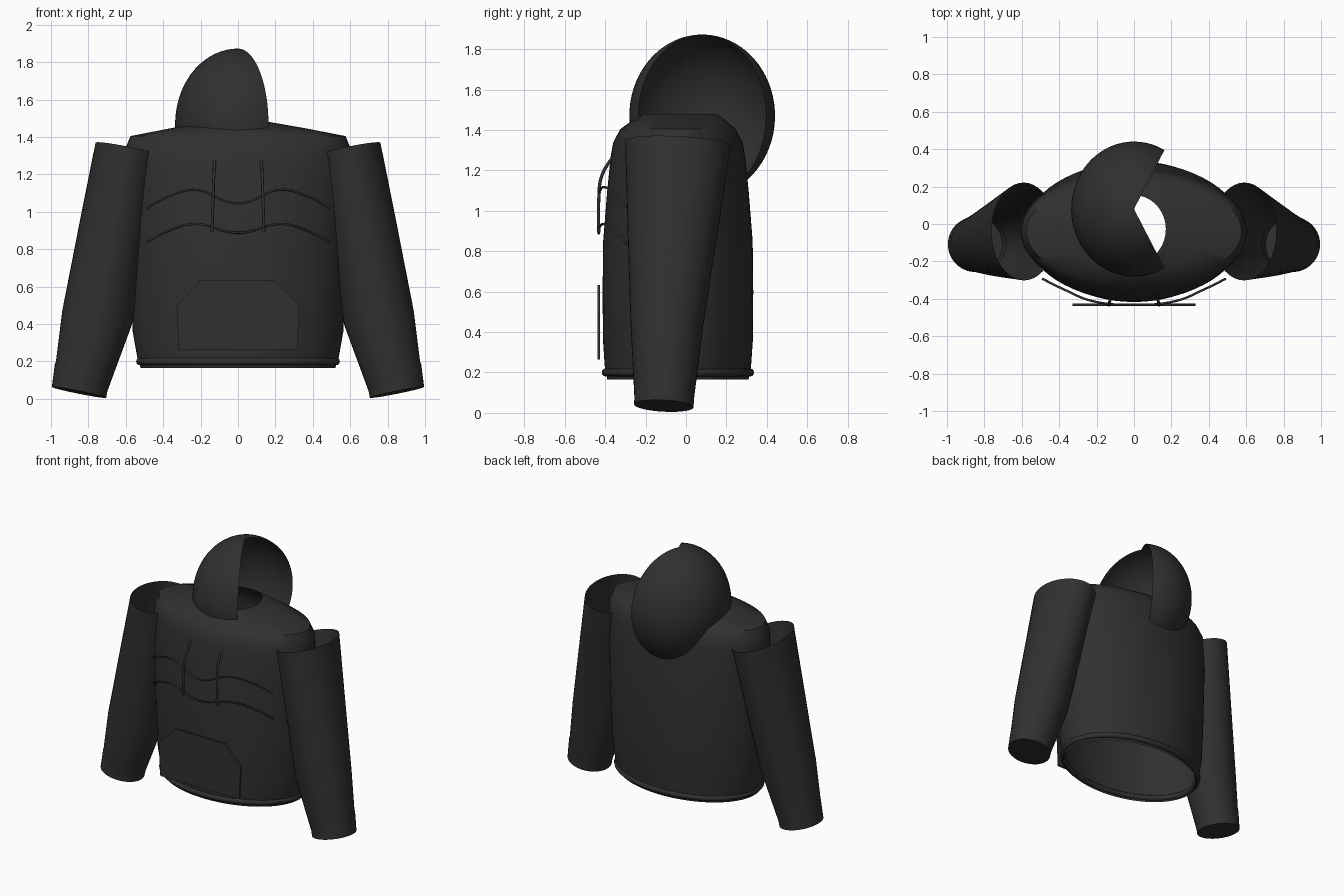
import bpy, bmesh
from math import sin, cos, pi, radians
from mathutils import Vector

cube = bpy.data.objects.get("Cube")
if cube:
    bpy.data.objects.remove(cube)

fabric = bpy.data.materials.new("charcoal fabric")
fabric.use_nodes = True
charcoal = (0.03, 0.03, 0.03, 1)
fabric.diffuse_color = charcoal
fabric.node_tree.nodes["Principled BSDF"].inputs["Base Color"].default_value = charcoal


def finish(name, bm, smooth=True, angle=50):
    bmesh.ops.recalc_face_normals(bm, faces=bm.faces)
    mesh = bpy.data.meshes.new(name)
    bm.to_mesh(mesh)
    bm.free()
    obj = bpy.data.objects.new(name, mesh)
    bpy.context.collection.objects.link(obj)
    mesh.materials.append(fabric)
    if smooth:
        bpy.ops.object.select_all(action='DESELECT')
        obj.select_set(True)
        bpy.context.view_layer.objects.active = obj
        bpy.ops.object.shade_smooth_by_angle(angle=radians(angle))
    return obj


def ring(centre, u, v, n):
    return [centre + u * cos(2 * pi * i / n) + v * sin(2 * pi * i / n) for i in range(n)]


def loft(name, rings, cap_end=False, closed=False, angle=50):
    bm = bmesh.new()
    loops = [[bm.verts.new(p) for p in r] for r in rings]
    pairs = list(zip(loops, loops[1:]))
    if closed:
        pairs.append((loops[-1], loops[0]))
    for a, b in pairs:
        for i in range(len(a)):
            j = (i + 1) % len(a)
            bm.faces.new((a[i], a[j], b[j], b[i]))
    if cap_end:
        bm.faces.new(loops[-1])
    return finish(name, bm, angle=angle)


def ellipse(z, rx, ry, cy=-0.04, n=64):
    return ring(Vector((0, cy, z)), Vector((rx, 0, 0)), Vector((0, ry, 0)), n)


def cord(name, points, radius):
    curve = bpy.data.curves.new(name, 'CURVE')
    curve.dimensions = '3D'
    curve.bevel_depth = radius
    curve.bevel_resolution = 2
    curve.resolution_u = 10
    curve.use_fill_caps = True
    spline = curve.splines.new('BEZIER')
    spline.bezier_points.add(len(points) - 1)
    for bp, p in zip(spline.bezier_points, points):
        bp.co = p
        bp.handle_left_type = bp.handle_right_type = 'AUTO'
    obj = bpy.data.objects.new(name, curve)
    obj.data.materials.append(fabric)
    bpy.context.collection.objects.link(obj)


# Torso: open shell from hem to neck
profile = [(0.2, 0.535, 0.36), (0.36, 0.563, 0.371), (0.6, 0.575, 0.373),
           (0.85, 0.585, 0.37), (1.1, 0.6, 0.35), (1.27, 0.606, 0.333),
           (1.34, 0.602, 0.32), (1.405, 0.575, 0.285)]
rings = [ellipse(*p) for p in profile]
rings.append(ellipse(1.445, 0.37, 0.235, -0.035))
rings.append(ellipse(1.48, 0.17, 0.182, -0.028))
loft("torso", rings)

# Hem: rolled edge and ribbed band beneath it
tube = []
for i in range(12):
    a = 2 * pi * i / 12
    tube.append(ellipse(0.2 + 0.02 * sin(a), 0.525 + 0.02 * cos(a), 0.357 + 0.02 * cos(a)))
loft("hem_roll", tube, closed=True)
loft("hem_band", [ellipse(0.2, 0.53, 0.355), ellipse(0.165, 0.52, 0.35)])

# Sleeves and cuffs, mirrored on x
shoulder = Vector((0.589, -0.04, 1.335))
elbow = Vector((0.753, -0.095, 0.435))
wrist = Vector((0.85, -0.11, 0.035))
axis = (wrist - shoulder).normalized()
side = (Vector((1, 0, 0)) - axis * axis.x).normalized()
depth = axis.cross(side)


def sleeve_ring(centre, rx, ry, sx):
    return [Vector((p.x * sx, p.y, p.z)) for p in ring(centre, side * rx, depth * ry, 40)]


for label, sx in (("left", 1), ("right", -1)):
    loft(label + "_sleeve", [
        sleeve_ring(shoulder, 0.176, 0.262, sx),
        sleeve_ring(shoulder.lerp(elbow, 0.5), 0.184, 0.222, sx),
        sleeve_ring(elbow, 0.19, 0.18, sx),
        sleeve_ring(wrist - axis * 0.02, 0.145, 0.146, sx)], cap_end=True)
    cuff_top = wrist - axis * 0.13 + side * 0.005
    loft(label + "_cuff", [sleeve_ring(cuff_top, 0.152, 0.15, sx),
                           sleeve_ring(wrist, 0.148, 0.147, sx)], cap_end=True)

# Hood: ellipsoid shell with an open wedge on the left
bm = bmesh.new()
rows, cols = 28, 44
centre = Vector((0, 0.08, 1.47))
opening = radians(61)
grid = []
for r in range(rows + 1):
    t = radians(152) * r / rows
    row = []
    for c in range(cols + 1):
        a = opening + (2 * pi - 2 * opening) * c / cols
        row.append(bm.verts.new(centre + Vector((0.336 * sin(t) * cos(a),
                                                 0.361 * sin(t) * sin(a), 0.403 * cos(t)))))
    grid.append(row)
for r in range(rows):
    for c in range(cols):
        bm.faces.new((grid[r][c], grid[r + 1][c], grid[r + 1][c + 1], grid[r][c + 1]))
bmesh.ops.remove_doubles(bm, verts=bm.verts, dist=0.0001)
finish("hood", bm)

# Front pocket: cut-corner plate
bm = bmesh.new()
half = [(0.317, 0.264), (0.328, 0.5), (0.2, 0.634)]
outline = half + [(-x, z) for x, z in reversed(half)]
face = bm.faces.new([bm.verts.new((x, -0.425, z)) for x, z in outline])
out = bmesh.ops.extrude_face_region(bm, geom=[face])
bmesh.ops.translate(bm, vec=(0, -0.014, 0),
                    verts=[v for v in out["geom"] if isinstance(v, bmesh.types.BMVert)])
finish("front_pocket", bm, smooth=False)

# Drawstrings
for label, sx in (("left", 1), ("right", -1)):
    cord(label + "_drawstring", [(0.124 * sx, -0.355, 1.28), (0.13 * sx, -0.418, 1.17),
                                 (0.134 * sx, -0.432, 1.05), (0.139 * sx, -0.432, 0.892)], 0.008)

# Wavy chest piping
for name, end, peak, mid in (("upper_piping", 1.02, 1.118, 1.045),
                             ("lower_piping", 0.838, 0.935, 0.888)):
    half = [(0.49, -0.293, end), (0.37, -0.352, (end + peak) / 2 + 0.014), (0.23, -0.41, peak)]
    cord(name, half + [(0, -0.432, mid)] + [(-x, y, z) for x, y, z in reversed(half)], 0.006)
